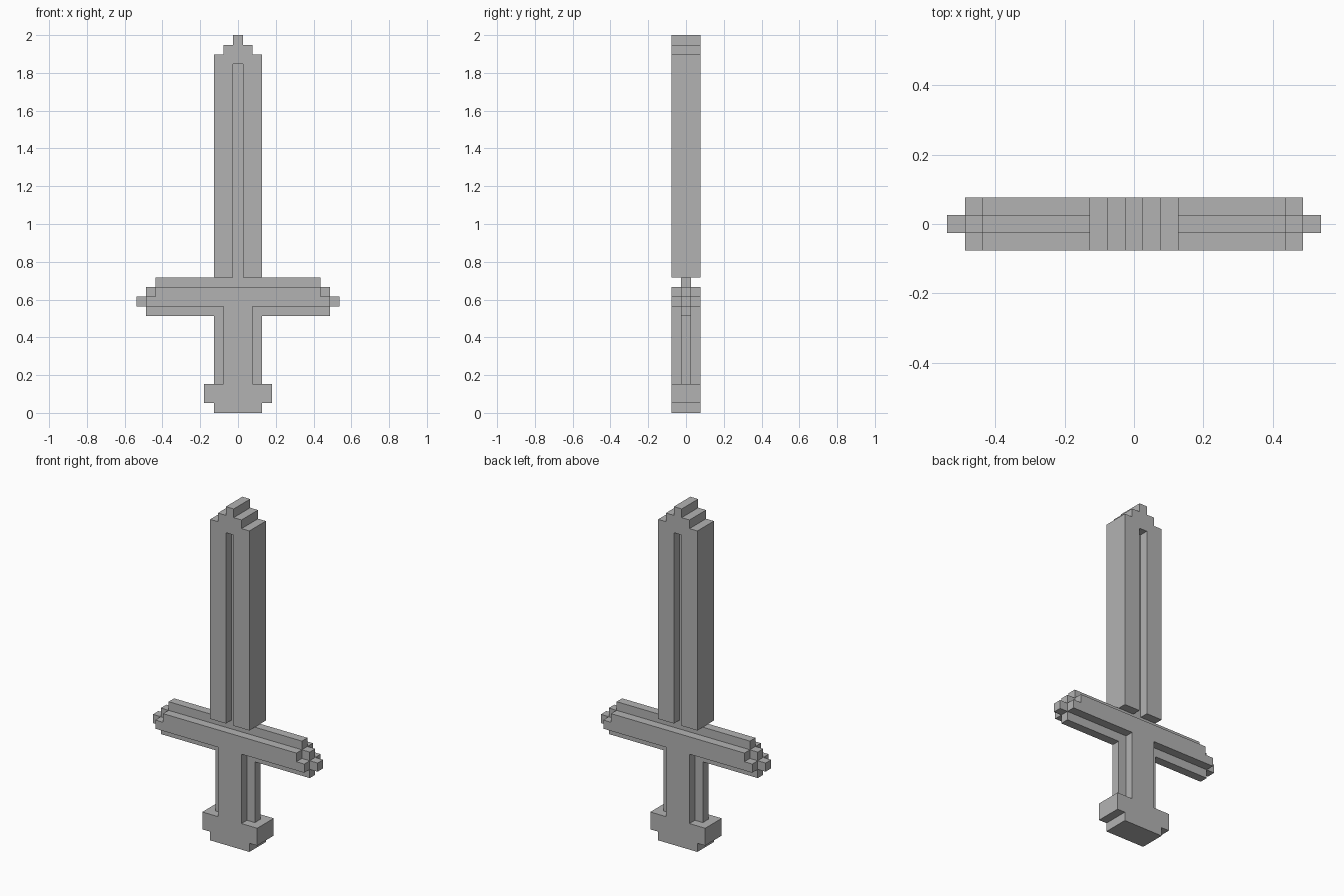
import bpy
import bmesh

cube = bpy.data.objects.get("Cube")
if cube:
    bpy.data.objects.remove(cube, do_unlink=True)

U = 2 / 39            # one block
THICK, THIN = 3, 1    # layer depths in blocks

grey = bpy.data.materials.new("plain_grey")
grey.use_nodes = True
colour = (0.45, 0.45, 0.45, 1)
grey.diffuse_color = colour
grey.node_tree.nodes["Principled BSDF"].inputs["Base Color"].default_value = colour


def stepped_part(name, half, depth):
    """Mirror a half outline (x, z) in blocks and extrude it along y."""
    outline = half + [(-x, z) for x, z in reversed(half)]
    bm = bmesh.new()
    front = [bm.verts.new((x * U, -depth * U / 2, z * U)) for x, z in outline]
    face = bm.faces.new(front)
    result = bmesh.ops.extrude_face_region(bm, geom=[face])
    moved = [g for g in result["geom"] if isinstance(g, bmesh.types.BMVert)]
    bmesh.ops.translate(bm, verts=moved, vec=(0, depth * U, 0))
    bmesh.ops.recalc_face_normals(bm, faces=bm.faces)
    mesh = bpy.data.meshes.new(name)
    bm.to_mesh(mesh)
    bm.free()
    mesh.materials.append(grey)
    obj = bpy.data.objects.new(name, mesh)
    bpy.context.collection.objects.link(obj)
    return obj


def bar(half_width, bottom, top):
    return [(half_width, bottom), (half_width, top)]


# Pommel and handle
stepped_part("pommel", bar(2.5, 0, 1) + bar(3.5, 1, 3), THICK)
stepped_part("grip", bar(1.5, 3, 11), THICK)
stepped_part("grip_side_ridges", bar(2.5, 3, 10), THIN)

# Crossguard: thin core with stepped ends, thicker bar around it
stepped_part("guard_core", bar(9.5, 10, 11) + bar(10.5, 11, 12)
             + bar(9.5, 12, 13) + bar(8.5, 13, 14), THIN)
stepped_part("guard_bar", bar(9.5, 11, 12) + bar(8.5, 12, 13), THICK)

# Blade with a long central groove and a stepped point
stepped_part("blade", bar(0.5, 36, 14) + bar(2.5, 14, 37)
             + bar(1.5, 37, 38) + bar(0.5, 38, 39), THICK)
stepped_part("blade_groove_floor", bar(0.5, 14, 36), THIN)
